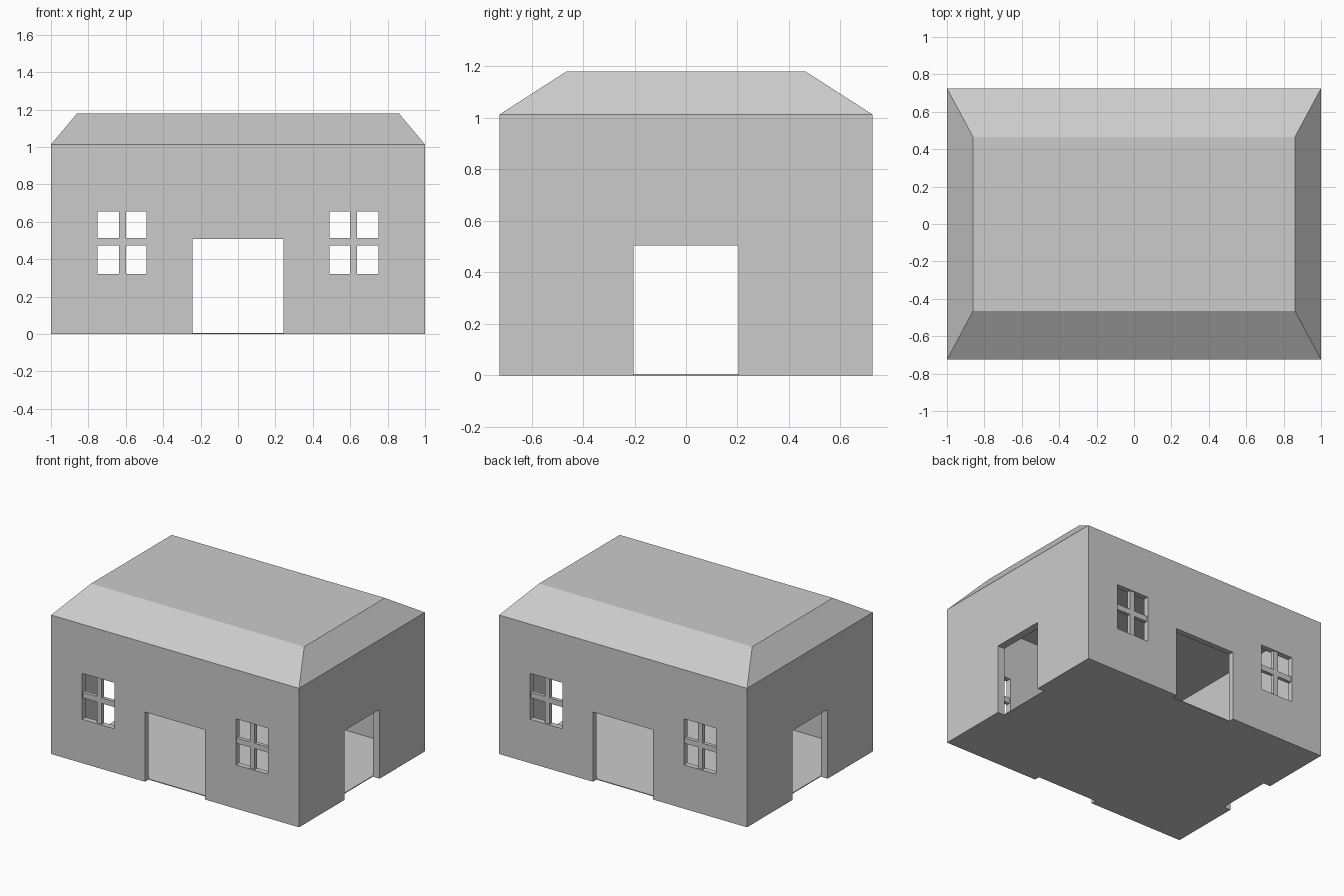
import bpy
import bmesh

if "Cube" in bpy.data.objects:
    bpy.data.objects.remove(bpy.data.objects["Cube"])

HX, HY = 1.0, 0.725            # half size of the house
TX, TY = 0.055, 0.04           # thickness of side and front/back walls
EAVE, TOP, CEILING = 1.013, 1.18, 1.0
WIN_X, WIN_Z = (0.49, 0.75), (0.32, 0.655)


def box(name, x, y, z):
    """Axis-aligned box from (min, max) ranges."""
    bm = bmesh.new()
    bmesh.ops.create_cube(bm, size=1)
    for v in bm.verts:
        v.co = [r[1] if c > 0 else r[0] for c, r in zip(v.co, (x, y, z))]
    mesh = bpy.data.meshes.new(name)
    bm.to_mesh(mesh)
    bm.free()
    obj = bpy.data.objects.new(name, mesh)
    bpy.context.collection.objects.link(obj)
    return obj


def cut(target, cutter):
    """Subtract the cutter and discard it."""
    mod = target.modifiers.new("cut", 'BOOLEAN')
    mod.operation, mod.solver, mod.object = 'DIFFERENCE', 'EXACT', cutter
    bpy.context.view_layer.objects.active = target
    bpy.ops.object.modifier_apply(modifier=mod.name)
    bpy.data.objects.remove(cutter)


# House body with the truncated hip roof
house = box("walls_and_roof", (-HX, HX), (-HY, HY), (0, EAVE))
bm = bmesh.new()
bm.from_mesh(house.data)
bm.normal_update()
top = [f for f in bm.faces if f.normal.z > 0.9]
new = bmesh.ops.extrude_face_region(bm, geom=top)["geom"]
bmesh.ops.delete(bm, geom=top, context='FACES_ONLY')
for v in (g for g in new if isinstance(g, bmesh.types.BMVert)):
    v.co = (v.co.x * 0.86, v.co.y * 0.465 / HY, TOP)
bmesh.ops.recalc_face_normals(bm, faces=bm.faces)
bm.to_mesh(house.data)
bm.free()

# Room, doorways through all four walls, windows front and back
cut(house, box("room_cutter", (-HX + TX, HX - TX), (-HY + TY, HY - TY), (-0.2, CEILING)))
cut(house, box("front_door_cutter", (-0.243, 0.243), (-2, 2), (-0.3, 0.508)))
cut(house, box("side_door_cutter", (-2, 2), (-0.204, 0.204), (-0.3, 0.505)))
for s in (-1, 1):
    wx = tuple(sorted(s * x for x in WIN_X))
    cut(house, box("window_cutter", wx, (-2, 2), WIN_Z))

# Thin floor inside the walls
box("floor", (-HX + TX, HX - TX), (-HY + TY, HY - TY), (0, 0.006))

# Window glazing bars
for side, sy in (("front", -1), ("back", 1)):
    wy = tuple(sorted(sy * y for y in (HY - 0.034, HY - 0.008)))
    for hand, sx in (("left", -1), ("right", 1)):
        wx = tuple(sorted(sx * x for x in WIN_X))
        mid = sx * 0.617
        box(f"{side}_{hand}_upright_bar", (mid - 0.019, mid + 0.019), wy, WIN_Z)
        box(f"{side}_{hand}_cross_bar", wx, wy, (0.473, 0.513))
